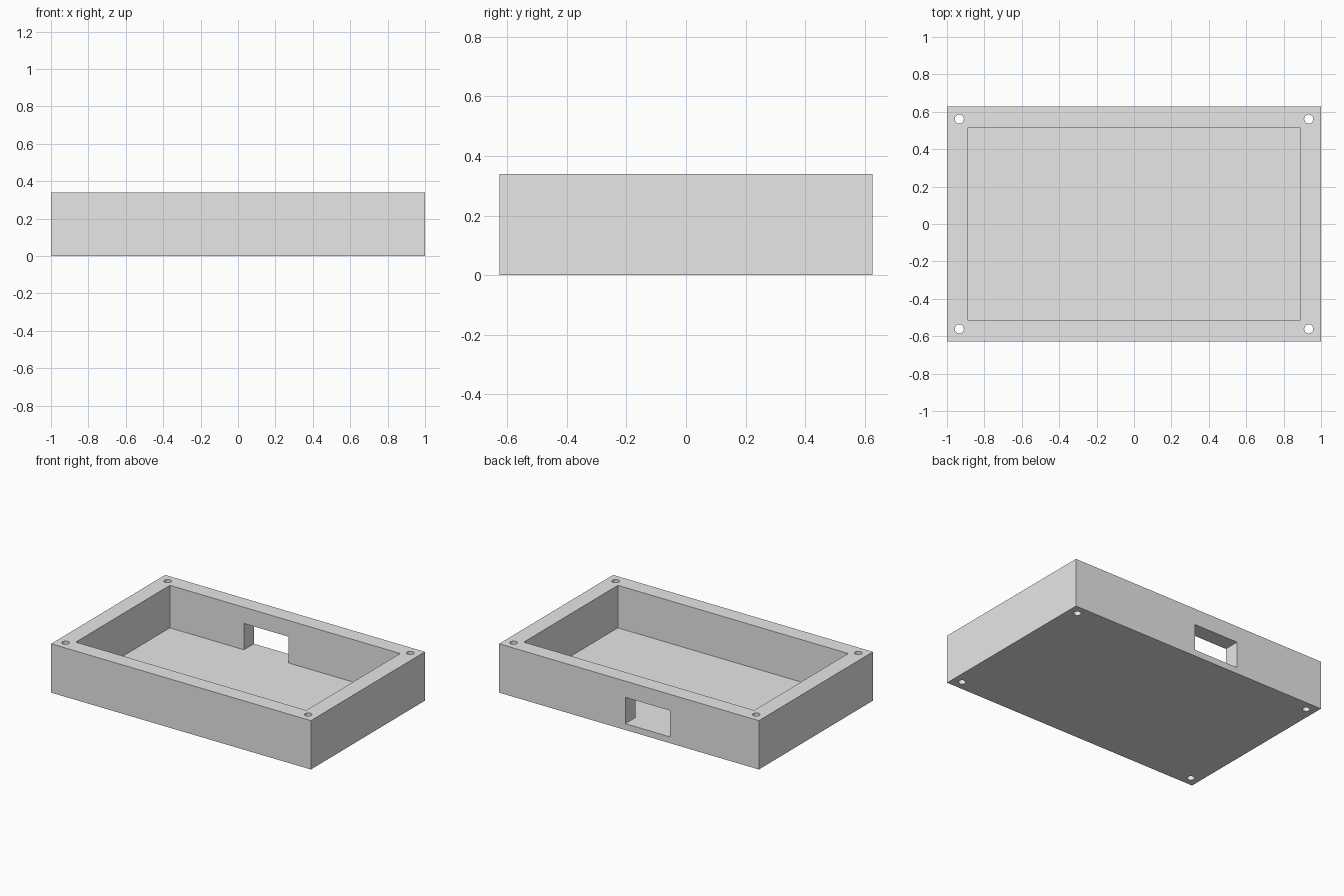
import bpy

LENGTH, WIDTH, HEIGHT = 2.0, 1.254, 0.34
FLOOR = 0.044

cube = bpy.data.objects.get("Cube")
if cube:
    bpy.data.objects.remove(cube, do_unlink=True)


def box(name, x0, x1, y0, y1, z0, z1):
    bpy.ops.mesh.primitive_cube_add(
        size=1, location=((x0 + x1) / 2, (y0 + y1) / 2, (z0 + z1) / 2))
    obj = bpy.context.object
    obj.name = name
    obj.scale = (x1 - x0, y1 - y0, z1 - z0)
    bpy.ops.object.transform_apply(location=True, scale=True)
    return obj


def cut(target, cutter):
    """Subtract the cutter from the target, then discard the cutter."""
    cutter.hide_render = True
    mod = target.modifiers.new("cut", "BOOLEAN")
    mod.operation = "DIFFERENCE"
    mod.solver = "EXACT"
    mod.object = cutter
    bpy.ops.object.select_all(action="DESELECT")
    target.select_set(True)
    bpy.context.view_layer.objects.active = target
    bpy.ops.object.modifier_apply(modifier=mod.name)
    bpy.data.objects.remove(cutter, do_unlink=True)


# Plain grey body
grey = bpy.data.materials.new("light_grey")
grey.use_nodes = True
colour = (0.8, 0.8, 0.8, 1)
grey.diffuse_color = colour
grey.node_tree.nodes["Principled BSDF"].inputs["Base Color"].default_value = colour

tray = box("enclosure_tray", -LENGTH / 2, LENGTH / 2, -WIDTH / 2, WIDTH / 2, 0, HEIGHT)
tray.data.materials.append(grey)

# Open cavity
cut(tray, box("cavity_cutter", -0.887, 0.887, -0.517, 0.517, FLOOR, HEIGHT + 0.1))

# Connector opening through the back wall, level with the floor
cut(tray, box("port_cutter", -0.316, 0.028, 0.4, 0.8, FLOOR, 0.227))

# Screw holes right through the four corners
for sx in (-1, 1):
    for sy in (-1, 1):
        bpy.ops.mesh.primitive_cylinder_add(
            vertices=32, radius=0.024, depth=1,
            location=(sx * 0.934, sy * 0.561, HEIGHT / 2))
        cut(tray, bpy.context.object)

bpy.ops.object.shade_smooth_by_angle()
